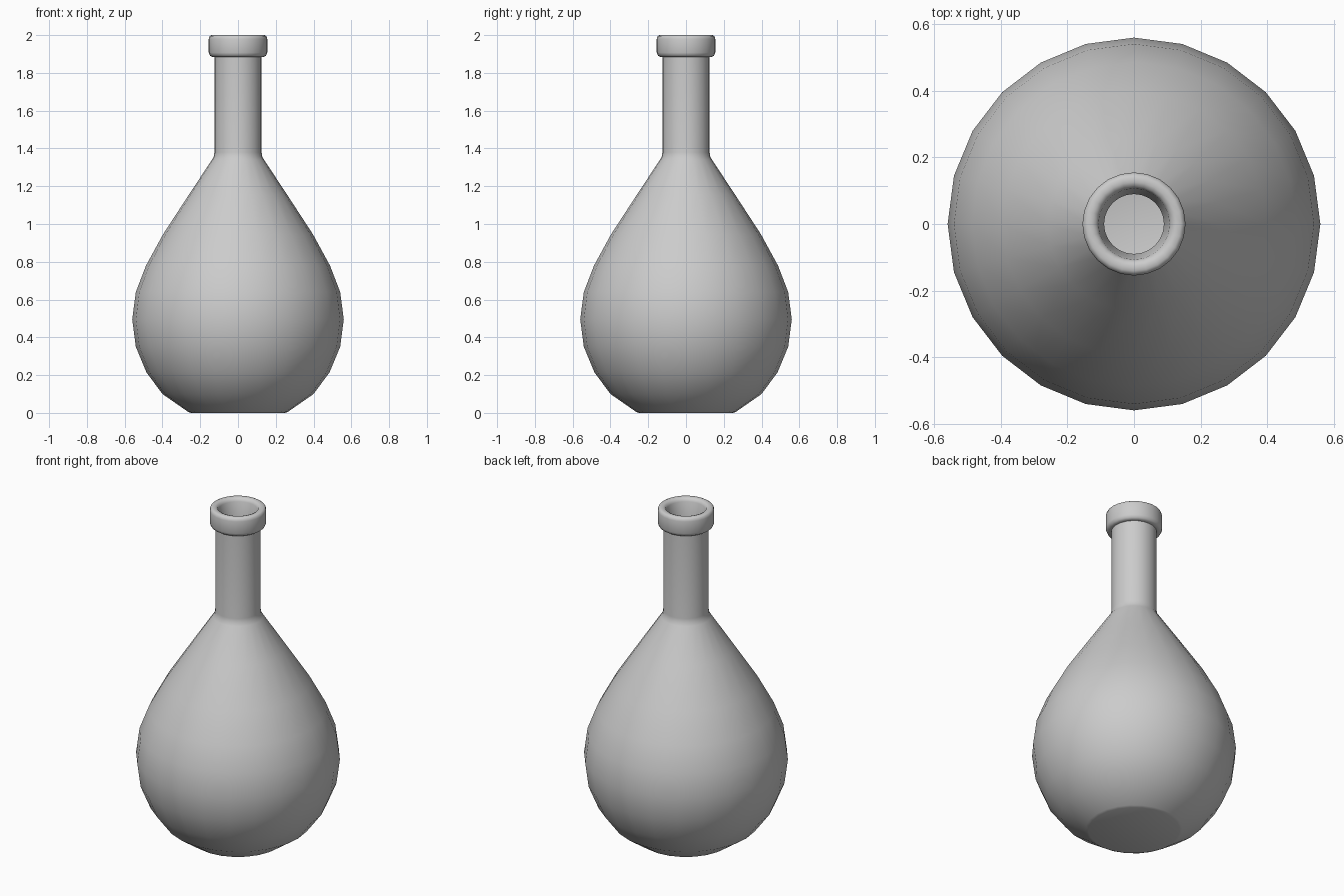
import bpy, bmesh, math

if "Cube" in bpy.data.objects:
    bpy.data.objects.remove(bpy.data.objects["Cube"])

SIDES = 24

# Outer wall from the base centre up to the rim
outer = [(0, 0), (0.25, 0), (0.265, 0.006), (0.40, 0.10), (0.485, 0.215),
         (0.541, 0.35), (0.56, 0.495), (0.541, 0.64), (0.487, 0.78),
         (0.397, 0.945), (0.26, 1.155), (0.138, 1.34), (0.128, 1.358),
         (0.125, 1.38), (0.125, 1.885)]
# Rolled lip
lip = [(0.138, 1.885), (0.149, 1.892), (0.155, 1.907), (0.155, 1.98),
       (0.151, 1.994), (0.141, 2.0), (0.126, 2.0), (0.114, 1.995),
       (0.107, 1.98), (0.10, 1.93), (0.09, 1.89)]
# Inner wall back down to the floor
inner = [(0.09, 1.37), (0.23, 1.14), (0.37, 0.93), (0.46, 0.77),
         (0.512, 0.64), (0.53, 0.495), (0.512, 0.36), (0.46, 0.235),
         (0.38, 0.125), (0.25, 0.03), (0, 0.03)]


def lathe(name, profile):
    bm = bmesh.new()
    verts = [bm.verts.new((r, 0, z)) for r, z in profile]
    edges = [bm.edges.new(pair) for pair in zip(verts, verts[1:])]
    bmesh.ops.spin(bm, geom=verts + edges, cent=(0, 0, 0), axis=(0, 0, 1),
                   angle=math.tau, steps=SIDES, use_merge=True)
    bmesh.ops.remove_doubles(bm, verts=bm.verts, dist=1e-4)
    bmesh.ops.recalc_face_normals(bm, faces=bm.faces)
    mesh = bpy.data.meshes.new(name)
    bm.to_mesh(mesh)
    bm.free()
    obj = bpy.data.objects.new(name, mesh)
    bpy.context.collection.objects.link(obj)
    bpy.context.view_layer.objects.active = obj
    obj.select_set(True)
    bpy.ops.object.shade_smooth_by_angle(angle=math.radians(50))
    return obj


# Hollow bottle
lathe("bottle", outer + lip + inner)
